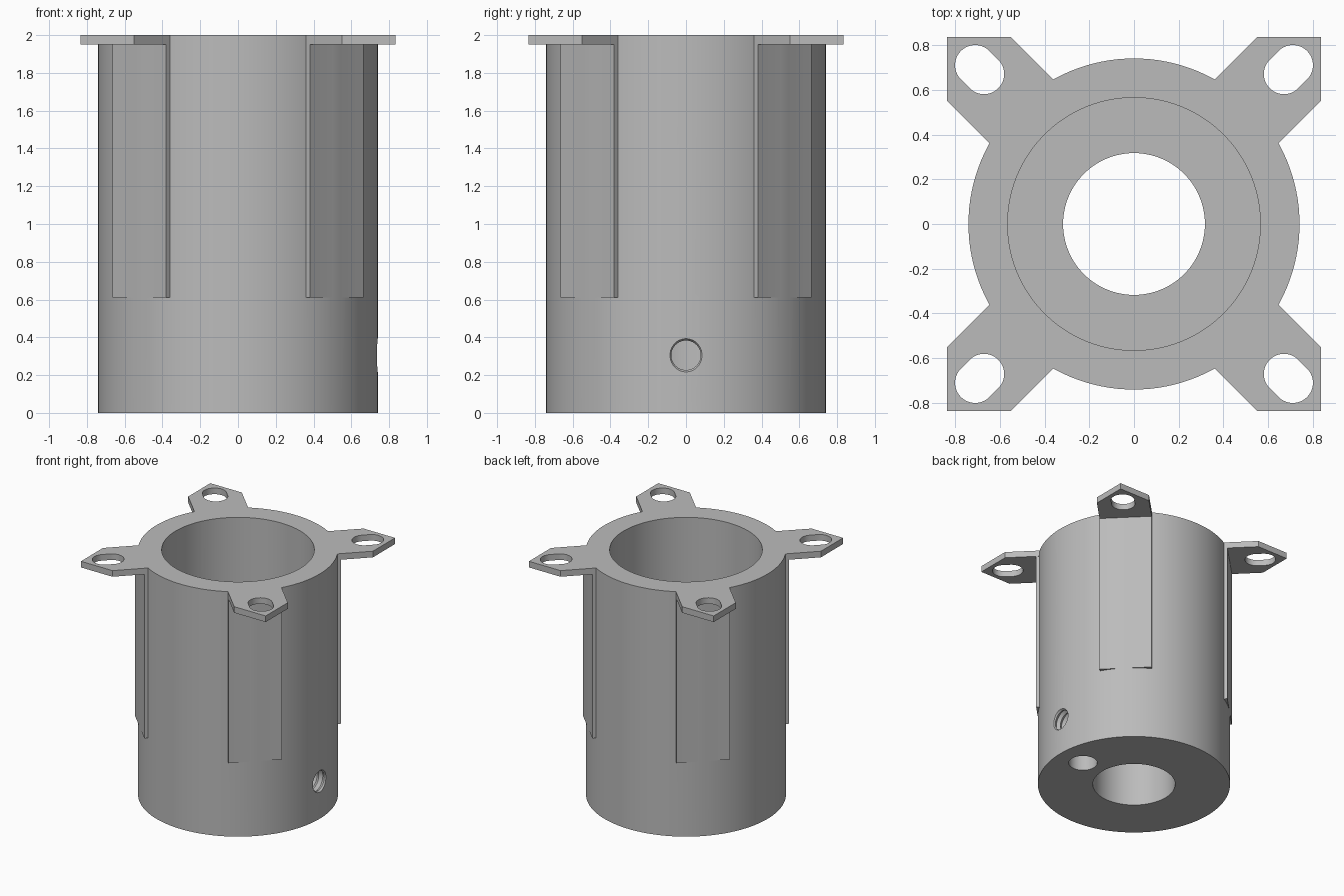
import bpy, bmesh, math
from mathutils import Matrix

cube = bpy.data.objects.get("Cube")
if cube:
    bpy.data.objects.remove(cube)

HEIGHT, BODY_R, HALF, ARM_W = 2.0, 0.74, 0.835, 0.2015

grey = bpy.data.materials.new("light grey")
grey.use_nodes = True
colour = (0.5, 0.5, 0.5, 1)
grey.diffuse_color = colour
grey.node_tree.nodes["Principled BSDF"].inputs["Base Color"].default_value = colour


def circle(r, n=96, x=0.0, y=0.0):
    return [(x + r * math.cos(2 * math.pi * i / n), y + r * math.sin(2 * math.pi * i / n))
            for i in range(n)]


def loft(name, sections, matrix=Matrix()):
    """Closed solid through (outline, z) sections with equal point counts."""
    bm = bmesh.new()
    rings = [[bm.verts.new((x, y, z)) for x, y in outline] for outline, z in sections]
    for low, high in zip(rings, rings[1:]):
        for i in range(len(low)):
            j = (i + 1) % len(low)
            bm.faces.new((low[i], low[j], high[j], high[i]))
    bm.faces.new(rings[0][::-1])
    bm.faces.new(rings[-1])
    bm.transform(matrix)
    bmesh.ops.recalc_face_normals(bm, faces=bm.faces)
    mesh = bpy.data.meshes.new(name)
    bm.to_mesh(mesh)
    bm.free()
    mesh.materials.append(grey)
    obj = bpy.data.objects.new(name, mesh)
    bpy.context.collection.objects.link(obj)
    return obj


def prism(name, outline, z0, z1, matrix=Matrix()):
    return loft(name, [(outline, z0), (outline, z1)], matrix)


def combine(target, tool, operation):
    """Apply a boolean and discard the tool."""
    mod = target.modifiers.new(tool.name, 'BOOLEAN')
    mod.operation, mod.solver, mod.object = operation, 'EXACT', tool
    bpy.ops.object.select_all(action='DESELECT')
    bpy.context.view_layer.objects.active = target
    target.select_set(True)
    bpy.ops.object.modifier_apply(modifier=mod.name)
    bpy.data.objects.remove(tool)


# Outer sleeve
housing = prism("mounting_housing", circle(BODY_R, 128), 0, HEIGHT)

# Corner arm, flat pad and radial slot outlines, pointing along +x before turning
tip = HALF * math.sqrt(2)
shoulder = tip - ARM_W
arm = [(0.62, -ARM_W), (shoulder, -ARM_W), (tip, 0), (shoulder, ARM_W), (0.62, ARM_W)]
pad = [(0.62, -0.201), (0.739, -0.201), (0.739, 0.201), (0.62, 0.201)]
slot = []
for i in range(48):
    a = 2 * math.pi * (i + 0.5) / 48
    slot.append((0.976 + math.copysign(0.028, math.cos(a)) + 0.09 * math.cos(a), 0.09 * math.sin(a)))

turns = [Matrix.Rotation(math.radians(45 + 90 * k), 4, 'Z') for k in range(4)]
for turn in turns:
    combine(housing, prism("flat_pad", pad, 0.61, 1.96, turn), 'UNION')
    combine(housing, prism("corner_arm", arm, 1.95, HEIGHT, turn), 'UNION')
    combine(housing, prism("arm_slot", slot, 1.9, 2.1, turn), 'DIFFERENCE')

# Wide upper bore, narrow lower bore, blind pocket in the base
combine(housing, prism("upper_bore", circle(0.565), 0.6, 2.1), 'DIFFERENCE')
combine(housing, prism("lower_bore", circle(0.317), -0.1, 0.7), 'DIFFERENCE')
combine(housing, prism("base_pocket", circle(0.11, 48, 0.513), -0.1, 0.42), 'DIFFERENCE')

# Threaded set screw hole through the +x wall
thread = [(circle(0.078 if k % 2 else 0.095, 40), 0.2 + 0.025 * k) for k in range(25)]
side_turn = Matrix.Translation((0, 0, 0.305)) @ Matrix.Rotation(math.pi / 2, 4, 'Y')
combine(housing, loft("screw_hole", thread, side_turn), 'DIFFERENCE')

# Smooth curved walls, crisp edges
bpy.ops.object.select_all(action='DESELECT')
bpy.context.view_layer.objects.active = housing
housing.select_set(True)
bpy.ops.object.shade_smooth_by_angle(angle=math.radians(25))
